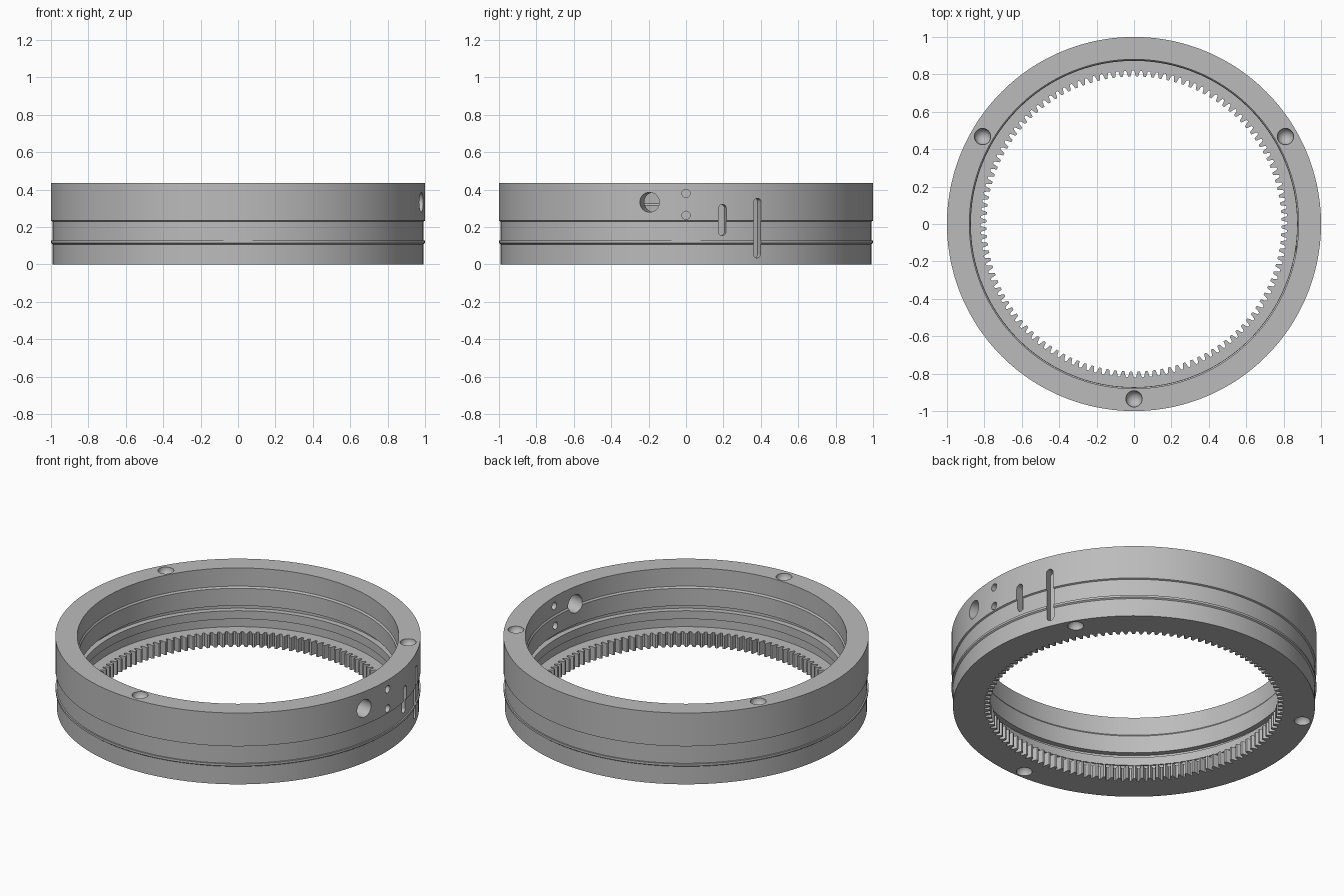
import bpy
import bmesh
from math import sin, cos, pi, radians
from mathutils import Matrix, Vector

cube = bpy.data.objects.get("Cube")
if cube:
    bpy.data.objects.remove(cube, do_unlink=True)

HEIGHT = 0.435
SEGMENTS = 240
TEETH = 120

grey = bpy.data.materials.new("plain grey")
grey.use_nodes = True
colour = (0.5, 0.5, 0.5, 1)
grey.diffuse_color = colour
grey.node_tree.nodes["Principled BSDF"].inputs["Base Color"].default_value = colour


def finish(bm, name):
    bmesh.ops.recalc_face_normals(bm, faces=bm.faces)
    mesh = bpy.data.meshes.new(name)
    bm.to_mesh(mesh)
    bm.free()
    mesh.materials.append(grey)
    obj = bpy.data.objects.new(name, mesh)
    bpy.context.collection.objects.link(obj)
    return obj


def smooth(obj):
    bpy.ops.object.select_all(action="DESELECT")
    obj.select_set(True)
    bpy.context.view_layer.objects.active = obj
    bpy.ops.object.shade_smooth_by_angle(angle=radians(25))


def bridge(bm, rings):
    """Join each closed ring of vertices to the next, and the last to the first."""
    for a, b in zip(rings, rings[1:] + rings[:1]):
        for i in range(len(a)):
            j = (i + 1) % len(a)
            bm.faces.new((a[i], a[j], b[j], b[i]))


def lathe(name, profile):
    bm = bmesh.new()
    angles = [2 * pi * i / SEGMENTS for i in range(SEGMENTS)]
    rings = [[bm.verts.new((r * cos(a), r * sin(a), z)) for a in angles]
             for r, z in profile]
    bridge(bm, rings)
    return finish(bm, name)


def radial_slot(bm, angle, low, high, radius, inner):
    """Round-ended prism that points outward from the ring's axis."""
    turn = Matrix.Rotation(radians(angle), 4, "Z")
    steps = 16
    outline = [(radius * cos(pi * i / steps), high + radius * sin(pi * i / steps))
               for i in range(steps + 1)]
    lower = [(-y, low + high - z) for y, z in outline]
    outline += lower if high > low else lower[1:-1]
    ends = [[bm.verts.new(turn @ Vector((x, y, z))) for y, z in outline]
            for x in (inner, 1.1)]
    for i in range(len(outline)):
        j = (i + 1) % len(outline)
        bm.faces.new((ends[0][i], ends[0][j], ends[1][j], ends[1][i]))
    bm.faces.new(ends[0])
    bm.faces.new(ends[1])


# Stepped outer wall with lip, and inner wall with groove and recess
housing = lathe("ring_housing", [
    (0.991, 0), (0.991, 0.108), (0.999, 0.114), (0.999, 0.127), (0.991, 0.127),
    (0.991, 0.23), (1, 0.234), (1, HEIGHT),
    (0.88, HEIGHT), (0.88, 0.325), (0.873, 0.315), (0.873, 0.21),
    (0.905, 0.21), (0.905, 0.18), (0.872, 0.18), (0.872, 0.13),
    (0.88, 0.13), (0.88, 0.08), (0.85, 0.08), (0.85, 0)])

# Cutters: dimples in both rims, through holes and blind slots in the side
bm = bmesh.new()
for angle in (30, 150, 270):
    a = radians(angle)
    for z in (0, HEIGHT):
        place = Matrix.Translation((0.935 * cos(a), 0.935 * sin(a), z))
        bmesh.ops.create_uvsphere(bm, u_segments=32, v_segments=17,
                                  radius=0.044, matrix=place)
radial_slot(bm, -11.25, 0.333, 0.333, 0.053, 0.8)
radial_slot(bm, 0, 0.38, 0.38, 0.022, 0.8)
radial_slot(bm, 0, 0.263, 0.263, 0.022, 0.8)
radial_slot(bm, 11.25, 0.176, 0.3, 0.021, 0.95)
radial_slot(bm, 22.5, 0.056, 0.333, 0.021, 0.95)
cutter = finish(bm, "hole_cutter")
cutter.hide_render = True

cut = housing.modifiers.new("holes", "BOOLEAN")
cut.operation = "DIFFERENCE"
cut.solver = "EXACT"
cut.object = cutter
bpy.context.view_layer.objects.active = housing
bpy.ops.object.modifier_apply(modifier=cut.name)
bpy.data.objects.remove(cutter, do_unlink=True)
smooth(housing)

# Internal gear: each tooth is root, flank and tip points across one pitch
tooth = [(-0.38, 0.815), (-0.28, 0.82), (0.28 - 0.56 + 0.06, 0.82)]
tooth = [(0.0, 0.82), (0.22, 0.82), (0.3, 0.813), (0.42, 0.793),
         (0.47, 0.789), (0.75, 0.789), (0.8, 0.793), (0.92, 0.813)]
points = [(2 * pi * (t + f) / TEETH, r) for t in range(TEETH) for f, r in tooth]
bm = bmesh.new()
rings = []
for inner, z in ((True, 0), (True, 0.08), (False, 0.08), (False, 0)):
    rings.append([bm.verts.new(((r if inner else 0.85) * cos(a),
                                (r if inner else 0.85) * sin(a), z))
                  for a, r in points])
bridge(bm, rings)
gear = finish(bm, "internal_gear")
smooth(gear)
